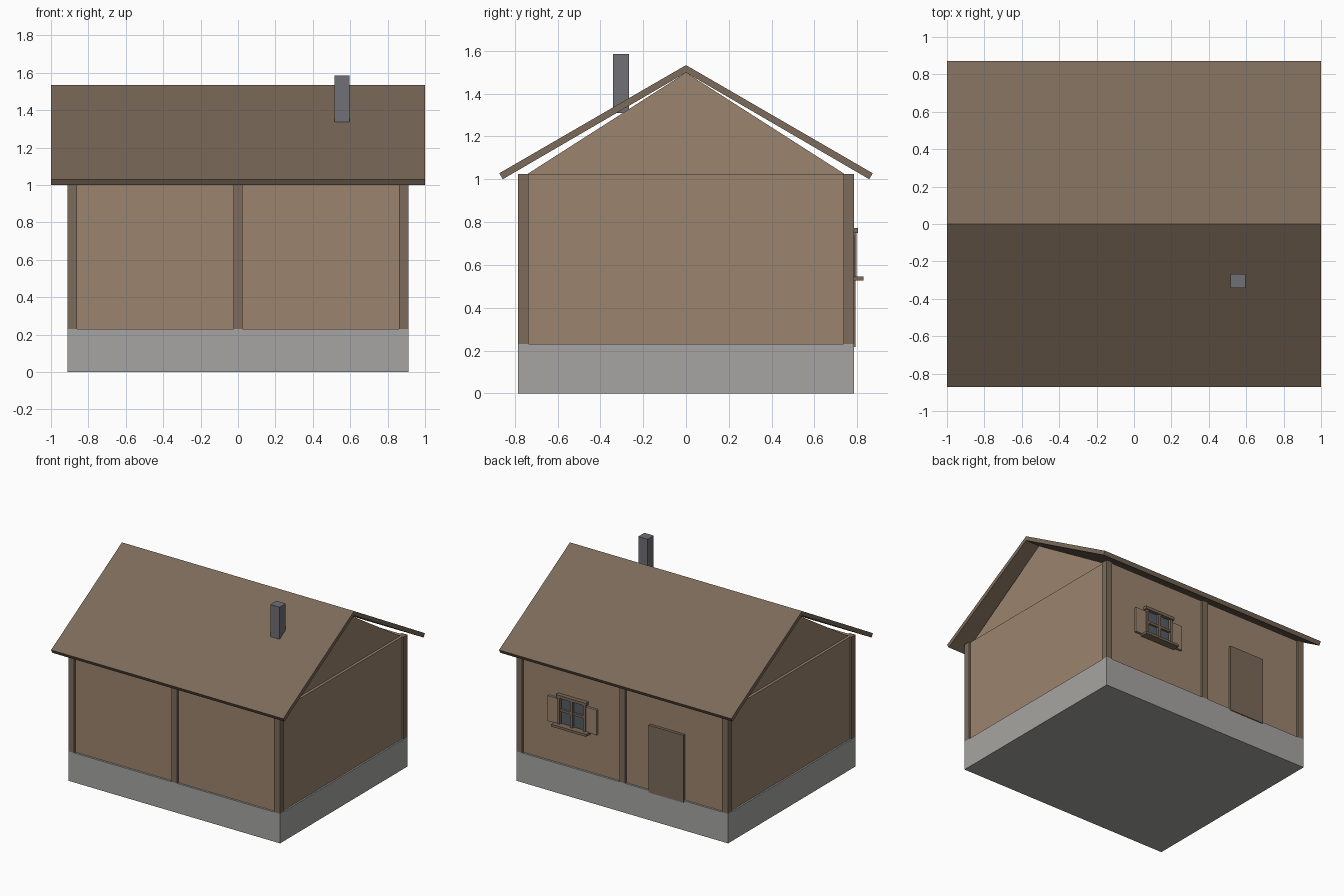
import bpy
import bmesh

if "Cube" in bpy.data.objects:
    bpy.data.objects.remove(bpy.data.objects["Cube"])


def material(name, rgb):
    m = bpy.data.materials.new(name)
    m.diffuse_color = (*rgb, 1)
    m.use_nodes = True
    m.node_tree.nodes["Principled BSDF"].inputs["Base Color"].default_value = m.diffuse_color
    return m


STONE = material("stone", (0.38, 0.375, 0.36))
WALL = material("wall_wood", (0.33, 0.23, 0.155))
TRIM = material("trim_wood", (0.20, 0.145, 0.10))
BRICK = material("chimney_grey", (0.16, 0.16, 0.18))
GLASS = material("glass", (0.09, 0.11, 0.13))


def prism(name, profile, x0, x1, mat):
    """Extrude a (y, z) profile along x."""
    bm = bmesh.new()
    face = bm.faces.new([bm.verts.new((x0, y, z)) for y, z in profile])
    ext = bmesh.ops.extrude_face_region(bm, geom=[face])
    verts = [v for v in ext["geom"] if isinstance(v, bmesh.types.BMVert)]
    bmesh.ops.translate(bm, verts=verts, vec=(x1 - x0, 0, 0))
    bmesh.ops.recalc_face_normals(bm, faces=bm.faces)
    mesh = bpy.data.meshes.new(name)
    bm.to_mesh(mesh)
    bm.free()
    mesh.materials.append(mat)
    obj = bpy.data.objects.new(name, mesh)
    bpy.context.collection.objects.link(obj)
    return obj


def box(name, x, y, z, mat):
    """Box from (min, max) ranges on each axis."""
    return prism(name, [(y[0], z[0]), (y[1], z[0]), (y[1], z[1]), (y[0], z[1])],
                 x[0], x[1], mat)


# Foundation and wall block
BASE, EAVE = 0.23, 1.025
box("foundation", (-0.912, 0.912), (-0.785, 0.785), (0, BASE), STONE)
box("walls", (-0.9, 0.9), (-0.77, 0.77), (BASE, EAVE), WALL)

# Gable block under the roof, set back slightly from the walls
prism("gable", [(-0.74, EAVE), (0.74, EAVE), (0, 1.498)], -0.88, 0.88, WALL)

# Corner posts and middle posts
for side, s in (("front", -1), ("back", 1)):
    y = sorted((s * 0.735, s * 0.785))
    for label, xc in (("left", -0.887), ("middle", 0), ("right", 0.887)):
        box(f"{side}_{label}_post", (xc - 0.025, xc + 0.025), y, (BASE, EAVE), TRIM)

# Folded roof slab with square-cut eaves
prism("roof", [(0, 1.533), (0.872, 1.028), (0.856, 1.0),
               (0, 1.498), (-0.856, 1.0), (-0.872, 1.028)], -1, 1, TRIM)

# Chimney
box("chimney", (0.517, 0.597), (-0.341, -0.266), (1.31, 1.585), BRICK)

# Door on the back wall
box("door", (-0.532, -0.232), (0.76, 0.792), (0.217, 0.742), TRIM)

# Window: glass, frame, glazing bars, lintel and sill
WX = 0.43
box("window_glass", (WX - 0.115, WX + 0.115), (0.76, 0.777), (0.54, 0.755), GLASS)
for label, dx in (("left", -0.11), ("middle", 0), ("right", 0.11)):
    box(f"window_{label}_bar", (WX + dx - 0.01, WX + dx + 0.01),
        (0.765, 0.797), (0.545, 0.75), TRIM)
box("window_cross_bar", (WX - 0.11, WX + 0.11), (0.765, 0.793), (0.645, 0.662), TRIM)
box("window_lintel", (WX - 0.13, WX + 0.13), (0.765, 0.803), (0.75, 0.773), TRIM)
box("window_sill", (WX - 0.15, WX + 0.15), (0.765, 0.83), (0.528, 0.546), TRIM)

# Open shutters either side of the window
for label, s in (("left", -1), ("right", 1)):
    box(f"{label}_shutter", sorted((WX + s * 0.115, WX + s * 0.212)),
        (0.765, 0.788), (0.54, 0.737), WALL)
